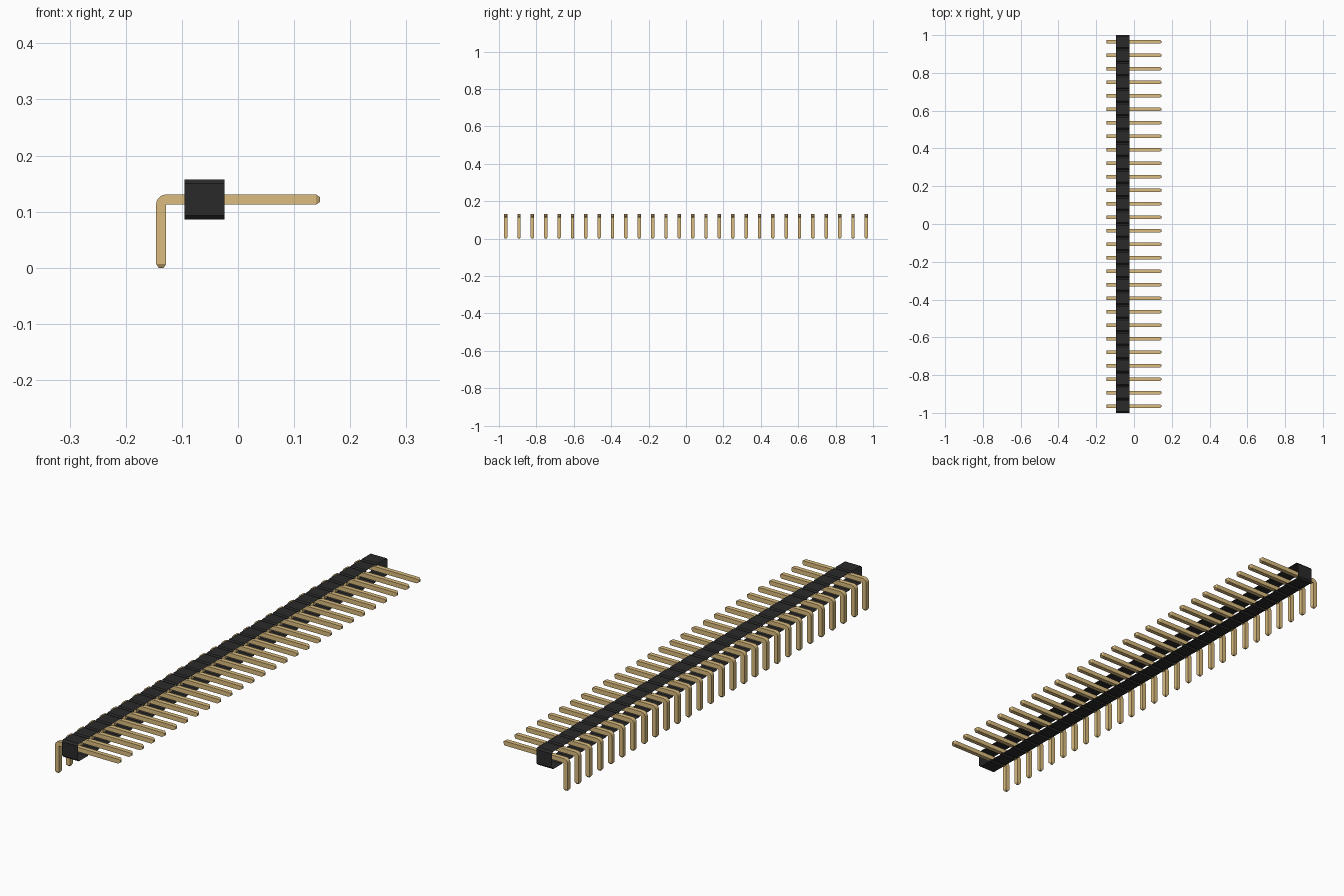
import bpy, bmesh, math
from mathutils import Vector

cube = bpy.data.objects.get("Cube")
if cube:
    bpy.data.objects.remove(cube)

COUNT = 28
PITCH = 2 / COUNT
AXIS_Z = 0.1215          # height of the horizontal pin run
PIN = 0.018              # pin thickness
CHAMFER = 0.007
END_X = 0.146            # reach of the pins either way


def material(name, rgb):
    mat = bpy.data.materials.new(name)
    mat.use_nodes = True
    mat.diffuse_color = (*rgb, 1)
    mat.node_tree.nodes["Principled BSDF"].inputs["Base Color"].default_value = (*rgb, 1)
    return mat


def add_object(name, mesh, location=(0, 0, 0)):
    obj = bpy.data.objects.new(name, mesh)
    obj.location = location
    bpy.context.collection.objects.link(obj)
    return obj


def mesh_from(bm, name, mat):
    mesh = bpy.data.meshes.new(name)
    bm.to_mesh(mesh)
    bm.free()
    mesh.materials.append(mat)
    return mesh


black = material("black plastic", (0.024, 0.023, 0.023))
gold = material("pale gold", (0.708, 0.504, 0.211))

# Housing: notched outline extruded along x, open on both long sides
half = PITCH / 2
upper = []
for i in range(COUNT):
    y0 = -1 + i * PITCH
    upper += [(y0, half - CHAMFER), (y0 + CHAMFER, half), (y0 + PITCH - CHAMFER, half)]
upper.append((1, half - CHAMFER))
outline = upper + [(y, -z) for y, z in reversed(upper)]

bm = bmesh.new()
near, far = [[bm.verts.new((x, y, AXIS_Z + z)) for y, z in outline] for x in (-0.024, -0.095)]
for i in range(len(outline)):
    j = (i + 1) % len(outline)
    bm.faces.new((near[i], near[j], far[j], far[i]))
# The outline runs clockwise seen from +x; make the shell face outward
bm.normal_update()
bm.faces.ensure_lookup_table()
if bm.faces[1].normal.z < 0:
    bmesh.ops.reverse_faces(bm, faces=bm.faces[:])
add_object("housing", mesh_from(bm, "housing", black))

# Pin: square section swept up the leg, round the bend and out to the tip
pivot = Vector((-END_X + PIN, 0, AXIS_Z - PIN / 2))
bm = bmesh.new()
rings = []


def ring(inner, angle, inset=0):
    """Square ring reaching outward from the inner edge at a bend angle."""
    out = Vector((-math.cos(angle), 0, math.sin(angle)))
    side = PIN / 2 - inset
    rings.append([bm.verts.new(inner + out * d + Vector((0, y, 0)))
                  for d, y in ((inset, -side), (PIN - inset, -side),
                               (PIN - inset, side), (inset, side))])


TAPER, INSET, BEND = 0.007, 0.0045, 6
ring(Vector((pivot.x, 0, 0)), 0, INSET)
ring(Vector((pivot.x, 0, TAPER)), 0)
for k in range(BEND + 1):
    ring(pivot, math.pi / 2 * k / BEND)
ring(Vector((END_X - TAPER, 0, pivot.z)), math.pi / 2)
ring(Vector((END_X, 0, pivot.z)), math.pi / 2, INSET)

for a, b in zip(rings, rings[1:]):
    for i in range(4):
        j = (i + 1) % 4
        bm.faces.new((a[i], a[j], b[j], b[i]))
bm.faces.new(rings[0])
bm.faces.new(rings[-1])
bmesh.ops.remove_doubles(bm, verts=bm.verts[:], dist=0.0001)
bmesh.ops.recalc_face_normals(bm, faces=bm.faces[:])
pin_mesh = mesh_from(bm, "bent_pin", gold)

# Row of pins sharing one mesh
for i in range(COUNT):
    pin = add_object(f"bent_pin_{i + 1}", pin_mesh, (0, -1 + (i + 0.5) * PITCH, 0))

# Soften only the bend
bpy.ops.object.select_all(action='DESELECT')
pin.select_set(True)
bpy.context.view_layer.objects.active = pin
bpy.ops.object.shade_smooth_by_angle(angle=math.radians(25))
